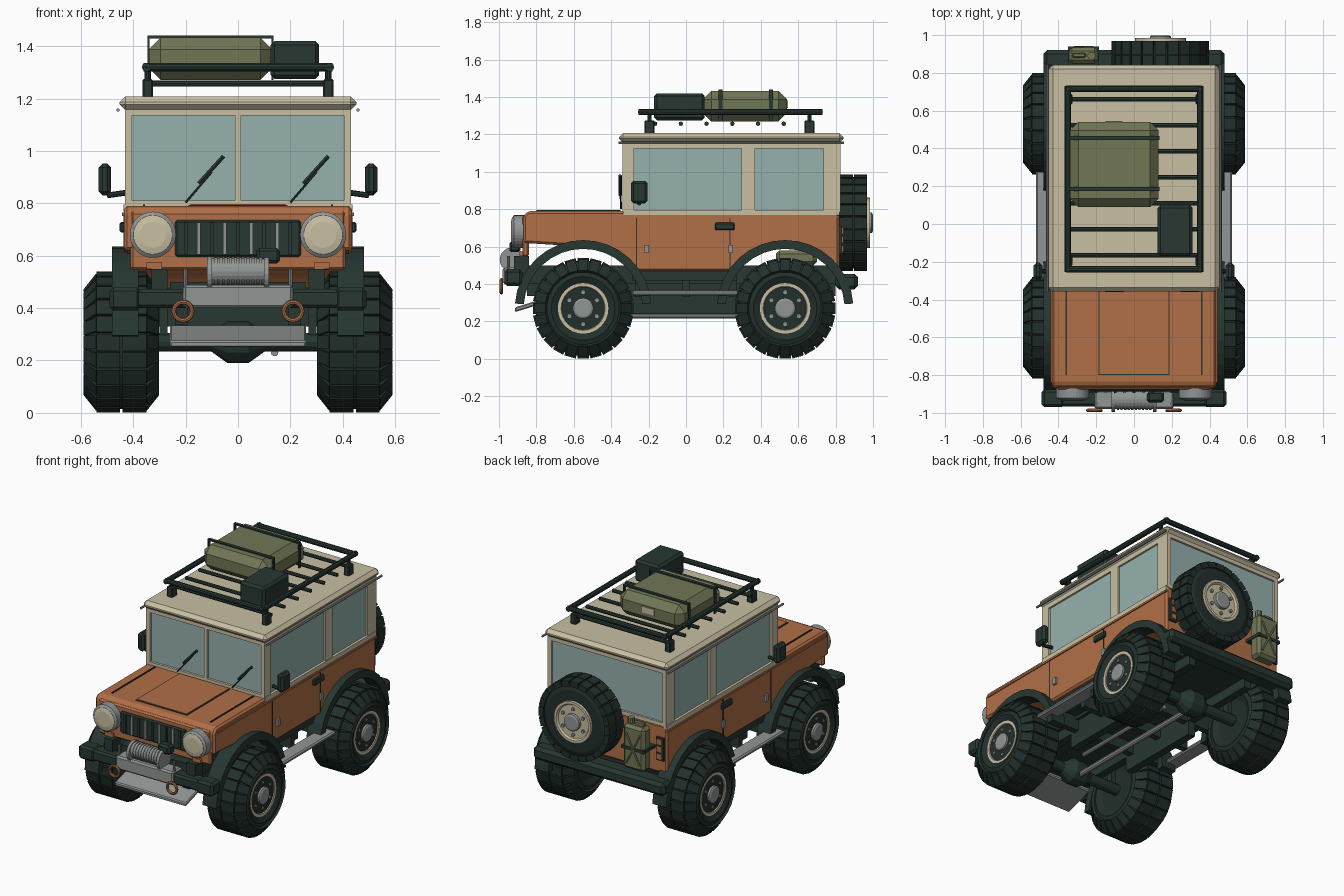
import bpy, bmesh, math
from mathutils import Vector, Matrix

if "Cube" in bpy.data.objects:
    bpy.data.objects.remove(bpy.data.objects["Cube"])


def material(name, rgb):
    m = bpy.data.materials.new(name)
    m.use_nodes = True
    m.diffuse_color = (*rgb, 1)
    m.node_tree.nodes["Principled BSDF"].inputs["Base Color"].default_value = (*rgb, 1)
    return m


COPPER = material("copper paint", (0.44, 0.16, 0.063))
CREAM = material("cream paint", (0.58, 0.52, 0.365))
DARK = material("dark green trim", (0.02, 0.038, 0.032))
TIRE = material("tire rubber", (0.016, 0.029, 0.025))
GLASS = material("window glass", (0.30, 0.44, 0.42))
OLIVE = material("olive canvas", (0.165, 0.18, 0.09))
GREY = material("grey metal", (0.28, 0.30, 0.29))


def finish(name, bm, mat, bevel=0):
    bmesh.ops.recalc_face_normals(bm, faces=bm.faces)
    me = bpy.data.meshes.new(name)
    bm.to_mesh(me)
    bm.free()
    me.materials.append(mat)
    ob = bpy.data.objects.new(name, me)
    bpy.context.collection.objects.link(ob)
    if bevel:
        mod = ob.modifiers.new("edge bevel", "BEVEL")
        mod.width, mod.segments, mod.limit_method = bevel, 1, "ANGLE"
        mod.angle_limit = math.radians(40)
    return ob


def box(name, x, y, z, mat, bevel=0):
    """Box from three (low, high) ranges."""
    bm = bmesh.new()
    mid = Vector([(a + b) / 2 for a, b in (x, y, z)])
    size = Matrix.Diagonal([abs(b - a) for a, b in (x, y, z)] + [1])
    bmesh.ops.create_cube(bm, size=1, matrix=Matrix.Translation(mid) @ size)
    return finish(name, bm, mat, bevel)


def mirror_box(name, x, y, z, mat, bevel=0):
    for side, s in (("left", 1), ("right", -1)):
        box(f"{side}_{name}", (s * x[0], s * x[1]), y, z, mat, bevel)


def prism(name, pts, x, mat, bevel=0):
    """Side profile of (y, z) points extruded across x."""
    bm = bmesh.new()
    face = bm.faces.new([bm.verts.new((x[0], *p)) for p in pts])
    ext = bmesh.ops.extrude_face_region(bm, geom=[face])["geom"]
    bmesh.ops.translate(bm, verts=[v for v in ext if isinstance(v, bmesh.types.BMVert)],
                        vec=(x[1] - x[0], 0, 0))
    return finish(name, bm, mat, bevel)


def lathe(name, prof, loc, axis, mat, n=32, closed=False):
    """Turn (offset, radius) points about an axis through loc."""
    bm = bmesh.new()
    to = Matrix.Translation(loc) @ Vector(axis).to_track_quat("Z", "Y").to_matrix().to_4x4()
    rings = [[bm.verts.new(to @ Vector((r * math.cos(t), r * math.sin(t), o)))
              for t in (math.tau * k / n for k in range(n))] for o, r in prof]
    pairs = list(zip(rings, rings[1:])) + ([(rings[-1], rings[0])] if closed else [])
    for a, b in pairs:
        for k in range(n):
            bm.faces.new((a[k], a[(k + 1) % n], b[(k + 1) % n], b[k]))
    if not closed:
        bm.faces.new(rings[0])
        bm.faces.new(rings[-1])
    return finish(name, bm, mat)


def rod(name, a, b, r, mat, n=10):
    d = Vector(b) - Vector(a)
    return lathe(name, [(0, r), (d.length, r)], a, d, mat, n)


def arc(cy, r, a0, a1, n=16, cz=0.27):
    angs = [math.radians(a0 + (a1 - a0) * k / n) for k in range(n + 1)]
    return [(cy + r * math.cos(a), cz + r * math.sin(a)) for a in angs]


def tread(name, loc, spin, rows, count=24):
    """Blocks round a tire: each row is (offset, radius, width, length, height, tilt)."""
    bm = bmesh.new()
    for k in range(count):
        for off, r, w, l, h, tilt in rows:
            m = (Matrix.Translation(loc) @ spin @ Matrix.Rotation(math.tau * k / count, 4, "X")
                 @ Matrix.Translation((off, 0, r)) @ Matrix.Rotation(tilt, 4, "Y")
                 @ Matrix.Diagonal((w, l, h, 1)))
            bmesh.ops.create_cube(bm, size=1, matrix=m)
    finish(name, bm, TIRE)


def rim(name, loc, axis, o):
    lathe(name + "_rim", [(o - 0.06, 0.135), (o, 0.135), (o, 0.118), (o - 0.012, 0.11)], loc, axis, CREAM)
    lathe(name + "_hub", [(o - 0.02, 0.055), (o + 0.008, 0.055), (o + 0.014, 0.045)], loc, axis, GREY, 20)
    side = Vector(axis).cross((0, 0, 1))
    for k in range(6):
        t = math.tau * (k + 0.5) / 6
        p = Vector(loc) + 0.085 * (side * math.cos(t) + Vector((0, 0, 1)) * math.sin(t))
        lathe(f"{name}_nut_{k}", [(o - 0.02, 0.011), (o, 0.011)], p, axis, GREY, 6)


# Road wheels, fender flares and axles
FRONT, REAR = -0.55, 0.53
for end, cy in (("front", FRONT), ("rear", REAR)):
    for side, s in (("left", 1), ("right", -1)):
        name, loc = f"{end}_{side}", (s * 0.445, cy, 0.27)
        lathe(name + "_tire", [(-0.12, 0.13), (-0.14, 0.17), (-0.125, 0.21), (-0.09, 0.255), (0.09, 0.255),
                               (0.125, 0.21), (0.14, 0.17), (0.12, 0.13)], loc, (s, 0, 0), TIRE, 36)
        tread(name + "_tread", loc, Matrix(), [
            row for d in (1, -1) for row in ((d * 0.05, 0.258, 0.09, 0.062, 0.022, 0),
                                             (d * 0.112, 0.225, 0.075, 0.052, 0.022, d * 0.9))])
        rim(name, loc, (s, 0, 0), 0.125)
        prism(name + "_flare", arc(cy, 0.365, 4, 176) + arc(cy, 0.318, 176, 4),
              (s * 0.38, s * 0.48), DARK)
    rod(end + "_axle", (-0.36, cy, 0.27), (0.36, cy, 0.27), 0.035, DARK, 12)
    lathe(end + "_differential", [(-0.11, 0.03), (-0.04, 0.08), (0.04, 0.08), (0.11, 0.03)],
          (0, cy, 0.27), (1, 0, 0), DARK, 12)
    mirror_box(end + "_shock", (0.27, 0.3), (cy - 0.02, cy + 0.02), (0.27, 0.5), DARK)

# Chassis and underside
mirror_box("chassis_rail", (0.19, 0.24), (-0.85, 0.8), (0.335, 0.42), DARK)
mirror_box("lower_rail", (0.19, 0.24), (-0.3, 0.28), (0.24, 0.335), DARK)
box("floor", (-0.41, 0.41), (-0.29, 0.27), (0.42, 0.48), DARK)
box("underbody", (-0.26, 0.26), (-0.85, 0.81), (0.4, 0.5), DARK)
box("fuel_tank", (-0.2, 0.2), (0.48, 0.7), (0.5, 0.58), OLIVE, 0.02)
for k, y in enumerate((-0.25, 0, 0.25)):
    box(f"cross_member_{k}", (-0.4, 0.4), (y - 0.02, y + 0.02), (0.33, 0.42), DARK)
rod("drive_shaft", (0, FRONT, 0.235), (0, REAR, 0.235), 0.018, GREY)
rod("exhaust", (0.14, -0.3, 0.23), (0.14, 0.45, 0.23), 0.014, GREY)
mirror_box("side_step", (0.42, 0.52), (-0.29, 0.28), (0.34, 0.365), GREY, 0.008)

# Body tub and hood with wheel arches
tub = ([(-0.87, 0.62), (-0.87, 0.765), (-0.845, 0.79), (0.82, 0.79), (0.82, 0.47)]
       + arc(REAR, 0.33, 37, 143) + arc(FRONT, 0.33, 37, 90))
prism("body_tub", tub, (-0.435, 0.435), COPPER, 0.012)
box("front_panel", (-0.41, 0.41), (-0.875, -0.84), (0.545, 0.77), COPPER, 0.01)
mirror_box("body_crease", (0.43, 0.442), (-0.84, 0.82), (0.752, 0.764), COPPER)
box("hood_outline", (-0.188, 0.188), (-0.8, -0.35), (0.786, 0.793), DARK)
box("hood_panel", (-0.182, 0.182), (-0.794, -0.35), (0.787, 0.797), COPPER)
mirror_box("hood_seam", (0.355, 0.363), (-0.8, -0.35), (0.787, 0.796), DARK)
for k, y in enumerate((-0.268, 0.232)):
    mirror_box(f"door_seam_{k}", (0.43, 0.438), (y, y + 0.007), (0.48, 0.765), DARK)
    mirror_box(f"hinge_{k}", (0.43, 0.447), (y + 0.045 - k * 0.05, y + 0.07 - k * 0.05), (0.565, 0.61), GREY)
mirror_box("door_handle", (0.43, 0.452), (0.155, 0.26), (0.688, 0.728), DARK, 0.006)

# Cabin glass, pillars and roof
box("cabin_glass", (-0.42, 0.42), (-0.325, 0.812), (0.78, 1.16), GLASS)
for k, (y0, y1) in enumerate(((-0.335, -0.278), (0.297, 0.368), (0.735, 0.82))):
    mirror_box(f"pillar_{k}", (0.41, 0.432), (y0, y1), (0.78, 1.16), CREAM)
mirror_box("window_sill", (0.41, 0.437), (-0.335, 0.82), (0.768, 0.796), CREAM)
mirror_box("window_header", (0.41, 0.432), (-0.335, 0.82), (1.125, 1.16), CREAM)
for end, y in (("front", (-0.34, -0.32)), ("rear", (0.8, 0.825))):
    mirror_box(end + "_corner_post", (0.405, 0.432), y, (0.785, 1.16), CREAM)
    box(end + "_lower_frame", (-0.432, 0.432), y, (0.785, 0.81), CREAM)
    box(end + "_upper_frame", (-0.432, 0.432), y, (1.135, 1.16), CREAM)
box("windshield_divider", (-0.011, 0.011), (-0.34, -0.32), (0.8, 1.15), CREAM)
box("roof", (-0.452, 0.452), (-0.358, 0.842), (1.155, 1.208), CREAM, 0.022)
for s in (1, -1):
    rod(f"rain_gutter_{s}", (s * 0.458, -0.36, 1.156), (s * 0.458, 0.845, 1.156), 0.007, GREY, 6)
    x = 0.07 + s * 0.2
    rod(f"wiper_arm_{s}", (x - 0.07, -0.347, 0.803), (x + 0.03, -0.352, 0.92), 0.005, DARK, 6)
    rod(f"wiper_blade_{s}", (x - 0.02, -0.352, 0.875), (x + 0.075, -0.352, 0.98), 0.009, DARK, 6)
    rod(f"mirror_arm_{s}", (s * 0.43, -0.25, 0.84), (s * 0.5, -0.25, 0.83), 0.011, DARK, 8)
mirror_box("mirror", (0.485, 0.532), (-0.295, -0.205), (0.83, 0.952), DARK, 0.015)

# Grille, headlights and front bumper with winch
box("grille", (-0.24, 0.24), (-0.888, -0.86), (0.595, 0.737), DARK, 0.008)
for k in range(9):
    x = -0.2 + 0.05 * k
    box(f"grille_slat_{k}", (x - 0.007, x + 0.007), (-0.896, -0.88), (0.605, 0.727), GREY if k % 2 else DARK)
for s in (1, -1):
    at = (s * 0.325, -0.87, 0.68)
    lathe(f"headlight_ring_{s}", [(-0.01, 0.088), (0.05, 0.088), (0.06, 0.074)], at, (0, -1, 0), GREY)
    lathe(f"headlight_lens_{s}", [(0.03, 0.073), (0.061, 0.073), (0.066, 0.05)], at, (0, -1, 0), CREAM)
    lathe(f"tow_ring_{s}", [(0.009 * math.sin(t), 0.035 + 0.009 * math.cos(t)) for t in
                            (math.tau * k / 8 for k in range(8))],
          (s * 0.21, -0.987, 0.388), (0, -1, 0), COPPER, 20, True)
    rod(f"winch_guide_{s}", (s * 0.2, -0.95, 0.48), (s * 0.2, -0.95, 0.55), 0.008, GREY, 8)
mirror_box("indicator", (0.29, 0.35), (-0.89, -0.86), (0.55, 0.575), COPPER)
box("front_bumper", (-0.485, 0.485), (-0.965, -0.88), (0.4, 0.472), DARK, 0.012)
mirror_box("bumper_end", (0.37, 0.49), (-0.97, -0.875), (0.39, 0.48), DARK, 0.015)
mirror_box("bumper_bracket", (0.27, 0.33), (-0.92, -0.84), (0.42, 0.55), DARK)
box("winch_plate", (-0.21, 0.21), (-0.98, -0.88), (0.4, 0.488), GREY, 0.01)
rod("winch_drum", (-0.1, -0.93, 0.54), (0.1, -0.93, 0.54), 0.05, GREY, 20)
for k in range(10):
    x = -0.085 + k * 0.019
    rod(f"winch_cable_{k}", (x - 0.006, -0.93, 0.54), (x + 0.006, -0.93, 0.54), 0.055, GREY, 20)
for s in (1, -1):
    rod(f"winch_cheek_{s}", (s * 0.1, -0.93, 0.53), (s * 0.118, -0.93, 0.53), 0.066, GREY, 20)
box("winch_motor", (0.07, 0.16), (-0.945, -0.885), (0.57, 0.63), DARK, 0.012)
prism("skid_plate", [(-0.915, 0.25), (-0.915, 0.275), (-0.72, 0.335), (-0.72, 0.31)], (-0.26, 0.26), GREY, 0.006)

# Rear bumper, tail lights, spare wheel and fuel can
box("rear_bumper", (-0.48, 0.48), (0.8, 0.92), (0.37, 0.455), DARK, 0.02)
mirror_box("tail_light_frame", (0.365, 0.42), (0.81, 0.835), (0.56, 0.71), DARK)
for k, z in enumerate((0.572, 0.62, 0.668)):
    mirror_box(f"tail_light_{k}", (0.375, 0.41), (0.82, 0.841), (z, z + 0.034), COPPER)
spare = (0.14, 0.895, 0.727)
lathe("spare_tire", [(-0.07, 0.2), (-0.055, 0.245), (0.055, 0.245), (0.072, 0.2), (0.072, 0.12)],
      spare, (0, 1, 0), TIRE, 36)
tread("spare_tread", spare, Matrix.Rotation(math.pi / 2, 4, "Z"),
      [(d * 0.038, 0.24, 0.07, 0.058, 0.036, 0) for d in (1, -1)])
rim("spare", spare, (0, 1, 0), 0.09)
box("spare_mount", (0.07, 0.21), (0.81, 0.85), (0.64, 0.8), DARK)
box("fuel_can", (-0.345, -0.19), (0.85, 0.935), (0.5, 0.79), OLIVE, 0.018)
for s in (1, -1):
    rod(f"can_rib_{s}", (-0.267 - s * 0.05, 0.936, 0.54), (-0.267 + s * 0.05, 0.936, 0.74), 0.007, OLIVE, 6)
rod("can_cap", (-0.225, 0.89, 0.78), (-0.225, 0.89, 0.825), 0.022, OLIVE, 10)
box("can_handle", (-0.325, -0.255), (0.88, 0.905), (0.78, 0.815), OLIVE, 0.006)
box("can_strap", (-0.35, -0.185), (0.82, 0.94), (0.63, 0.65), DARK)

# Roof rack
for y in (-0.195, 0.66):
    mirror_box(f"rack_foot_{'front' if y < 0 else 'rear'}", (0.325, 0.365), (y - 0.027, y + 0.027),
               (1.2, 1.275), DARK, 0.006)
for s in (1, -1):
    rod(f"rack_side_rail_{s}", (s * 0.35, -0.255, 1.32), (s * 0.35, 0.73, 1.32), 0.017, DARK)
    rod(f"rack_post_{s}", (s * 0.345, -0.195, 1.27), (s * 0.345, -0.195, 1.32), 0.012, DARK)
    rod(f"rack_rear_post_{s}", (s * 0.345, 0.66, 1.27), (s * 0.345, 0.66, 1.32), 0.012, DARK)
for y in (-0.24, 0.715):
    rod(f"rack_end_rail_{'front' if y < 0 else 'rear'}", (-0.36, y, 1.32), (0.36, y, 1.32), 0.017, DARK)
for k in range(7):
    y = -0.165 + k * 0.1375
    rod(f"rack_crossbar_{k}", (-0.36, y, 1.257), (0.36, y, 1.257), 0.012, DARK, 8)

# Rack cargo
box("duffel_bag", (-0.34, 0.13), (0.09, 0.54), (1.27, 1.432), OLIVE, 0.045)
box("bag_label", (-0.15, -0.06), (0.535, 0.546), (1.34, 1.38), CREAM)
for k, y in enumerate((0.185, 0.455)):
    box(f"strap_top_{k}", (-0.345, 0.135), (y - 0.01, y + 0.01), (1.43, 1.44), DARK)
    for x in (-0.345, 0.127):
        box(f"strap_side_{k}", (x, x + 0.008), (y - 0.01, y + 0.01), (1.27, 1.44), DARK)
box("cargo_case", (0.125, 0.31), (-0.17, 0.1), (1.275, 1.42), DARK, 0.015)
